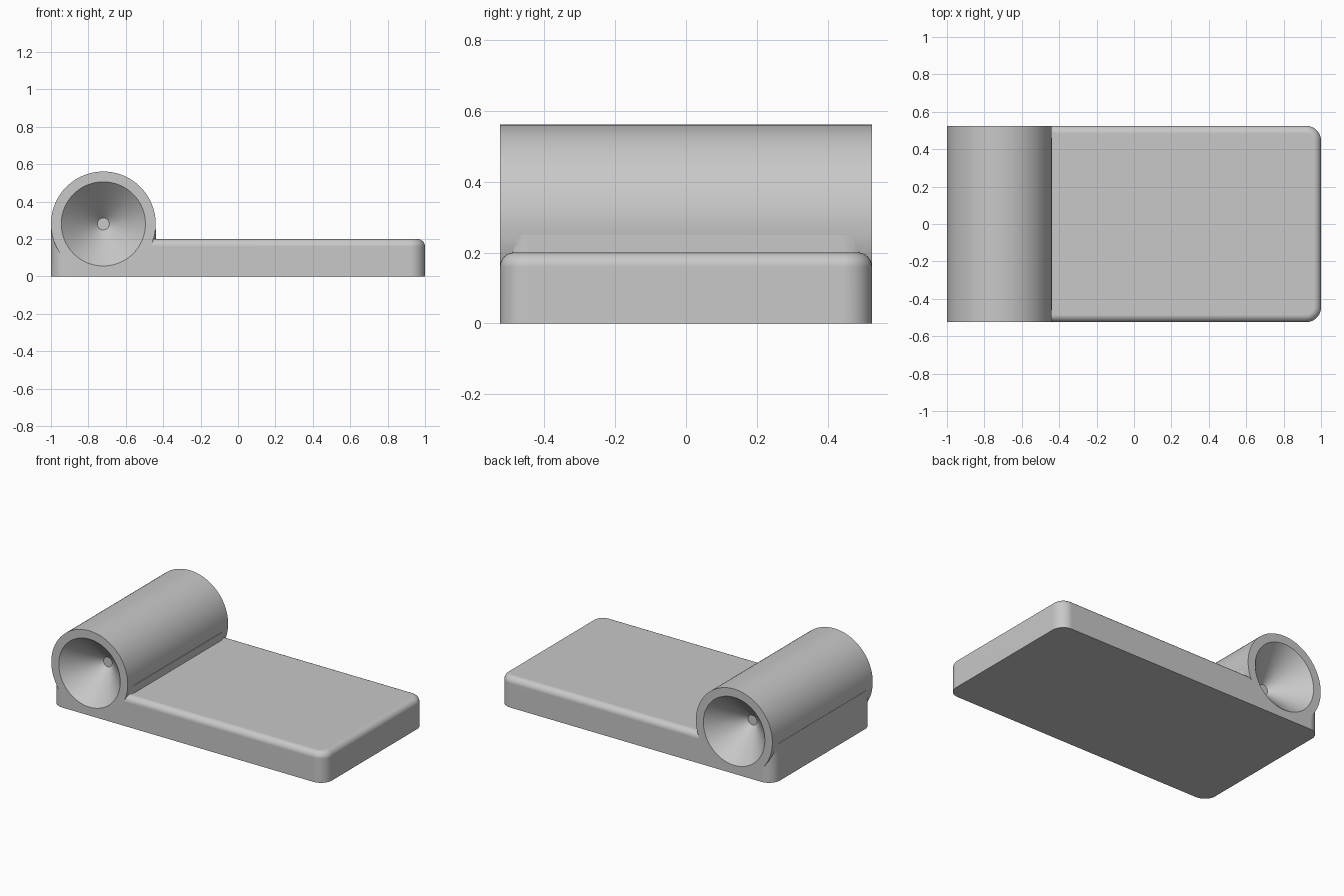
import bpy
import bmesh
import math
from mathutils import Matrix, Vector

DEPTH = 1.05                        # full width along y
AXIS = Vector((-0.72, 0, 0.281))    # centre line of the tube
RADIUS = 0.28

cube = bpy.data.objects.get("Cube")
if cube:
    bpy.data.objects.remove(cube, do_unlink=True)

grey = bpy.data.materials.new("neutral grey")
grey.use_nodes = True
colour = (0.58, 0.58, 0.58, 1)
grey.diffuse_color = colour
grey.node_tree.nodes["Principled BSDF"].inputs["Base Color"].default_value = colour


def make_object(name, bm):
    bmesh.ops.recalc_face_normals(bm, faces=bm.faces)
    mesh = bpy.data.meshes.new(name)
    bm.to_mesh(mesh)
    bm.free()
    mesh.materials.append(grey)
    obj = bpy.data.objects.new(name, mesh)
    bpy.context.collection.objects.link(obj)
    return obj


def rounded_slab(name, x0, x1, height, corner, top_edge=0):
    """Slab standing on the ground with rounded corners and top rim."""
    bm = bmesh.new()
    bmesh.ops.create_cube(bm, size=1)
    bmesh.ops.scale(bm, vec=(x1 - x0, DEPTH, height), verts=bm.verts)
    bmesh.ops.translate(bm, vec=((x0 + x1) / 2, 0, height / 2), verts=bm.verts)
    upright = [e for e in bm.edges
               if abs(e.verts[0].co.z - e.verts[1].co.z) > height / 2]
    bmesh.ops.bevel(bm, geom=upright, offset=corner, segments=10,
                    profile=0.5, affect='EDGES')
    if top_edge:
        rim = [e for e in bm.edges
               if all(v.co.z > height - 0.001 for v in e.verts)]
        bmesh.ops.bevel(bm, geom=rim, offset=top_edge, segments=8,
                        profile=0.5, affect='EDGES')
    return make_object(name, bm)


def lathe_along_y(name, r_front, r_back, y_front, y_back):
    """Cylinder or truncated cone around the tube axis."""
    bm = bmesh.new()
    bmesh.ops.create_cone(bm, cap_ends=True, segments=96, radius1=r_front,
                          radius2=r_back, depth=abs(y_back - y_front))
    turn = -math.pi / 2 if y_back > y_front else math.pi / 2
    bmesh.ops.rotate(bm, cent=(0, 0, 0), verts=bm.verts,
                     matrix=Matrix.Rotation(turn, 3, 'X'))
    bmesh.ops.translate(bm, verts=bm.verts,
                        vec=AXIS + Vector((0, (y_front + y_back) / 2, 0)))
    return make_object(name, bm)


def combine(target, tool, operation):
    """Apply a boolean and discard the tool."""
    mod = target.modifiers.new(operation, 'BOOLEAN')
    mod.operation = operation
    mod.solver = 'EXACT'
    mod.object = tool
    bpy.ops.object.modifier_apply(modifier=mod.name)
    bpy.data.objects.remove(tool, do_unlink=True)


# Flat base, with a cradle and a tube joined on at its left end
body = rounded_slab("base_with_tube", -1, 1, 0.2, 0.08, 0.04)
bpy.ops.object.select_all(action='DESELECT')
bpy.context.view_layer.objects.active = body
body.select_set(True)
cradle = rounded_slab("cradle", -1, -0.438, 0.25, 0.08)
tube = lathe_along_y("tube", RADIUS, RADIUS, -DEPTH / 2, DEPTH / 2)
combine(body, cradle, 'UNION')
combine(body, tube, 'UNION')

# Conical recess with a small flat floor in each end of the tube
LIP = 0.01
for side in (-1, 1):
    recess = lathe_along_y("recess_cutter", 0.225 + LIP, 0.032,
                           side * (DEPTH / 2 + LIP), side * (DEPTH / 2 - 0.193))
    combine(body, recess, 'DIFFERENCE')

# Smooth curves, crisp edges and flat broad faces
bpy.ops.object.shade_smooth_by_angle(angle=math.radians(25))
weighted = body.modifiers.new("flat broad faces", 'WEIGHTED_NORMAL')
weighted.keep_sharp = True
